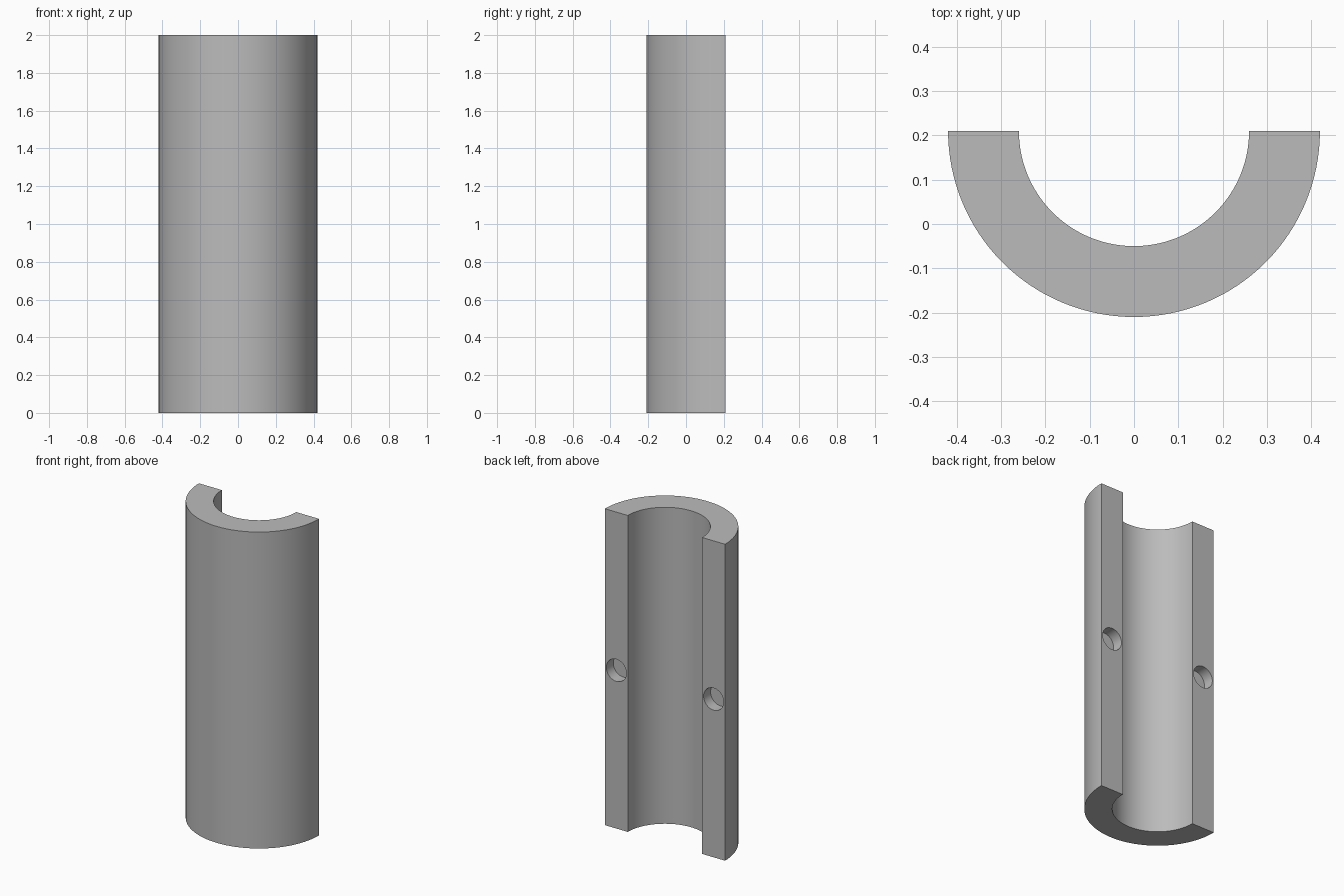
import bpy, bmesh
from math import sin, cos, pi, radians
from mathutils import Matrix

cube = bpy.data.objects.get("Cube")
if cube:
    bpy.data.objects.remove(cube, do_unlink=True)

OUTER, INNER, HEIGHT = 0.42, 0.26, 2.0
BACK = OUTER / 2            # y of the flat split faces
HOLE_X, HOLE_R, HOLE_DEPTH = 0.34, 0.07, 0.07
SEGMENTS = 64

grey = bpy.data.materials.new("plain grey")
grey.use_nodes = True
colour = (0.5, 0.5, 0.5, 1)
grey.diffuse_color = colour
grey.node_tree.nodes["Principled BSDF"].inputs["Base Color"].default_value = colour


def make_object(name, bm):
    bmesh.ops.recalc_face_normals(bm, faces=bm.faces)
    mesh = bpy.data.meshes.new(name)
    bm.to_mesh(mesh)
    bm.free()
    mesh.materials.append(grey)
    obj = bpy.data.objects.new(name, mesh)
    bpy.context.collection.objects.link(obj)
    return obj


def arc(radius):
    angles = [pi + pi * i / SEGMENTS for i in range(SEGMENTS + 1)]
    return [(radius * cos(a), BACK + radius * sin(a), 0) for a in angles]


# Half tube: C-shaped profile extruded upwards
bm = bmesh.new()
profile = bm.faces.new([bm.verts.new(p) for p in arc(OUTER) + arc(INNER)[::-1]])
extruded = bmesh.ops.extrude_face_region(bm, geom=[profile])["geom"]
top = [v for v in extruded if isinstance(v, bmesh.types.BMVert)]
bmesh.ops.translate(bm, verts=top, vec=(0, 0, HEIGHT))
half_tube = make_object("half_tube", bm)

# Blind dowel holes in the two split faces
bm = bmesh.new()
for side in (-1, 1):
    place = Matrix.Translation((side * HOLE_X, BACK, HEIGHT / 2)) @ Matrix.Rotation(pi / 2, 4, "X")
    bmesh.ops.create_cone(bm, cap_ends=True, segments=40, radius1=HOLE_R,
                          radius2=HOLE_R, depth=2 * HOLE_DEPTH, matrix=place)
cutter = make_object("dowel_hole_cutter", bm)
cutter.hide_render = True

cut = half_tube.modifiers.new("dowel holes", "BOOLEAN")
cut.operation = "DIFFERENCE"
cut.solver = "EXACT"
cut.object = cutter

bpy.ops.object.select_all(action="DESELECT")
half_tube.select_set(True)
bpy.context.view_layer.objects.active = half_tube
bpy.ops.object.modifier_apply(modifier=cut.name)
bpy.data.objects.remove(cutter, do_unlink=True)
bpy.ops.object.shade_smooth_by_angle(angle=radians(30))
